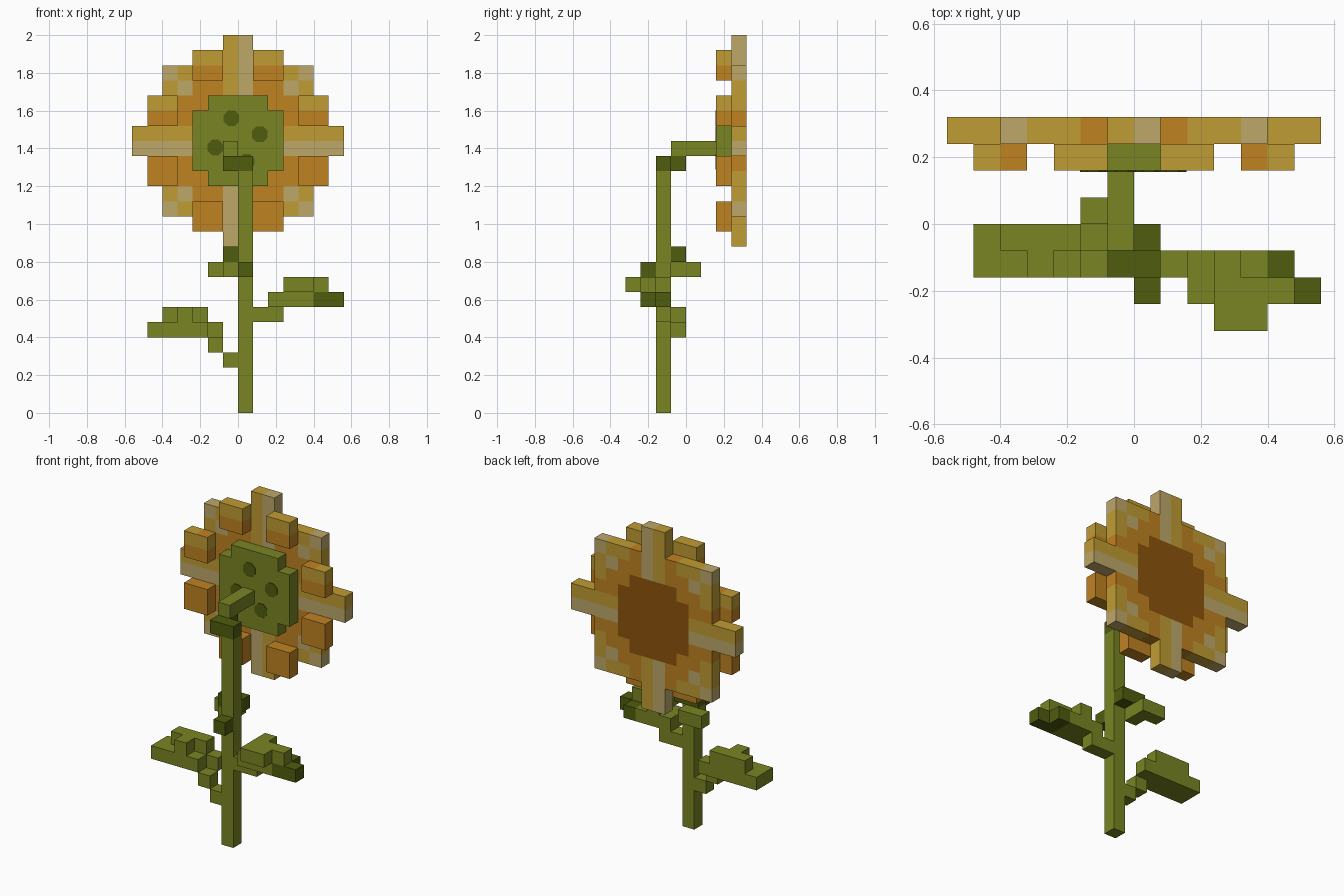
import bpy, bmesh, math
from mathutils import Matrix, Vector

cube = bpy.data.objects.get("Cube")
if cube:
    bpy.data.objects.remove(cube, do_unlink=True)

U = 0.08        # block size
MID = 18        # flower centre height in blocks


def material(name, rgb):
    lin = [((c / 255 + 0.055) / 1.055) ** 2.4 for c in rgb]
    m = bpy.data.materials.new(name)
    m.use_nodes = True
    m.diffuse_color = (*lin, 1)
    bsdf = m.node_tree.nodes["Principled BSDF"]
    bsdf.inputs["Base Color"].default_value = (*lin, 1)
    bsdf.inputs["Roughness"].default_value = 0.9
    return m


GREEN, DARK, YELLOW, ORANGE, TAN, BROWN = range(6)
MATS = [material(n, c) for n, c in (
    ("leaf green", (121, 133, 34)), ("dark green", (80, 92, 14)),
    ("petal yellow", (192, 156, 52)), ("petal orange", (191, 130, 33)),
    ("petal tan", (189, 168, 105)), ("seed brown", (140, 84, 12)))]

# Six block sides: outward direction and corners (counter-clockwise)
SIDES = {
    (1, 0, 0): ((1, 0, 0), (1, 1, 0), (1, 1, 1), (1, 0, 1)),
    (-1, 0, 0): ((0, 1, 0), (0, 0, 0), (0, 0, 1), (0, 1, 1)),
    (0, 1, 0): ((1, 1, 0), (0, 1, 0), (0, 1, 1), (1, 1, 1)),
    (0, -1, 0): ((0, 0, 0), (1, 0, 0), (1, 0, 1), (0, 0, 1)),
    (0, 0, 1): ((0, 0, 1), (1, 0, 1), (1, 1, 1), (0, 1, 1)),
    (0, 0, -1): ((0, 1, 0), (1, 1, 0), (1, 0, 0), (0, 0, 0)),
}


def finish(name, bm):
    me = bpy.data.meshes.new(name)
    bm.to_mesh(me)
    bm.free()
    for m in MATS:
        me.materials.append(m)
    ob = bpy.data.objects.new(name, me)
    bpy.context.collection.objects.link(ob)
    return ob


def box(x0, x1, y0, y1, z0, z1):
    """All blocks in a box, given in block units."""
    return {(x, y, z) for x in range(x0, x1) for y in range(y0, y1) for z in range(z0, z1)}


def blocks(name, cells, rule):
    """Outer skin of a set of blocks; rule(cell, normal) gives the colour."""
    bm = bmesh.new()
    verts = {}
    for c in sorted(cells):
        for n, corners in SIDES.items():
            if tuple(a + b for a, b in zip(c, n)) in cells:
                continue
            loop = []
            for k in corners:
                p = tuple(a + b for a, b in zip(c, k))
                if p not in verts:
                    verts[p] = bm.verts.new(Vector(p) * U)
                loop.append(verts[p])
            bm.faces.new(loop).material_index = rule(c, n)
    return finish(name, bm)


def plain(colour):
    return lambda c, n: colour


def fold(i):
    return i if i >= 0 else -1 - i


# Stem, bend and the arm that carries the flower
blocks("stem", box(0, 1, -2, -1, 0, 16), plain(GREEN))
blocks("stem_bend", box(0, 1, -2, -1, 16, 17) | box(-1, 0, -2, 0, 16, 17), plain(DARK))
blocks("flower_arm", box(-1, 0, -1, 2, 17, 18), plain(GREEN))

# Lower leaf on the -x side
blocks("right_leaf_stalk", box(-1, 0, -2, -1, 3, 4) | box(-2, -1, -2, -1, 4, 5), plain(GREEN))
blocks("right_leaf", box(-6, -2, -2, 0, 5, 6) | box(-2, -1, -1, 0, 5, 6)
       | box(-5, -2, -1, 0, 6, 7) | box(-4, -3, -2, -1, 6, 7), plain(GREEN))

# Leaf on the +x side, dark at its tip
blocks("left_leaf", box(1, 3, -2, -1, 6, 7)
       | box(2, 6, -3, -1, 7, 8) | box(6, 7, -3, -2, 7, 8)
       | box(3, 5, -4, -3, 8, 9) | box(3, 6, -3, -2, 8, 9) | box(3, 4, -2, -1, 8, 9),
       lambda c, n: DARK if c[2] == 7 and c[0] >= 5 else GREEN)

# Small back leaf and front bud
blocks("back_leaf", box(-1, 1, -1, 0, 10, 11) | box(-1, 0, -1, 1, 9, 10) | box(-2, -1, 0, 1, 9, 10),
       lambda c, n: DARK if c[2] == 10 else GREEN)
blocks("front_bud", box(0, 1, -3, -2, 9, 10), plain(DARK))


# Back petals: a square crossed by two bars
def petal_colour(c, n):
    i, v = c[0], c[2] - MID
    a, b = fold(i), fold(v)
    if n[1] > 0 and a <= 2 and b <= 2 and a + b < 4:
        return BROWN
    if a == 0 and b >= 2:
        return TAN if (i >= 0) == (v >= 0) else YELLOW
    if b == 0:
        return TAN if v < 0 else YELLOW
    if a >= 3 and b >= 3:
        return TAN if a == b else YELLOW
    if a + b >= 6:
        return YELLOW
    return ORANGE


blocks("back_petals", box(-5, 5, 3, 4, MID - 5, MID + 5)
       | box(-1, 1, 3, 4, MID - 7, MID + 7) | box(-7, 7, 3, 4, MID - 1, MID + 1), petal_colour)


# Eight raised front petals
def raised_colour(c, n):
    a, v = fold(c[0]), c[2] - MID
    if v == 5 or (v == 2 and a == 5):
        return YELLOW
    if v == 2 and a == 4 and n[2] == 0:
        return YELLOW
    return ORANGE


for x, z, place in ((1, 4, "top"), (4, 1, "upper_side"), (4, -3, "lower_side"), (1, -6, "bottom")):
    for side, x0 in (("left", x), ("right", -x - 2)):
        blocks(f"{place}_{side}_petal", box(x0, x0 + 2, 2, 3, MID + z, MID + z + 2), raised_colour)

# Green flower centre with dark spots
blocks("flower_centre", box(-3, 3, 2, 3, MID - 2, MID + 2)
       | box(-2, 2, 2, 3, MID - 3, MID + 3), plain(GREEN))
for k, (x, z) in enumerate(((-0.035, 1.56), (0.115, 1.475), (-0.12, 1.405), (0.045, 1.33))):
    bm = bmesh.new()
    bmesh.ops.create_cone(bm, cap_ends=True, segments=8, radius1=0.045, radius2=0.045, depth=0.008,
                          matrix=Matrix.Translation((x, 0.16, z))
                          @ Matrix.Rotation(math.pi / 2, 4, 'X') @ Matrix.Rotation(math.pi / 8, 4, 'Z'))
    for f in bm.faces:
        f.material_index = DARK
    finish(f"centre_spot_{k + 1}", bm)
